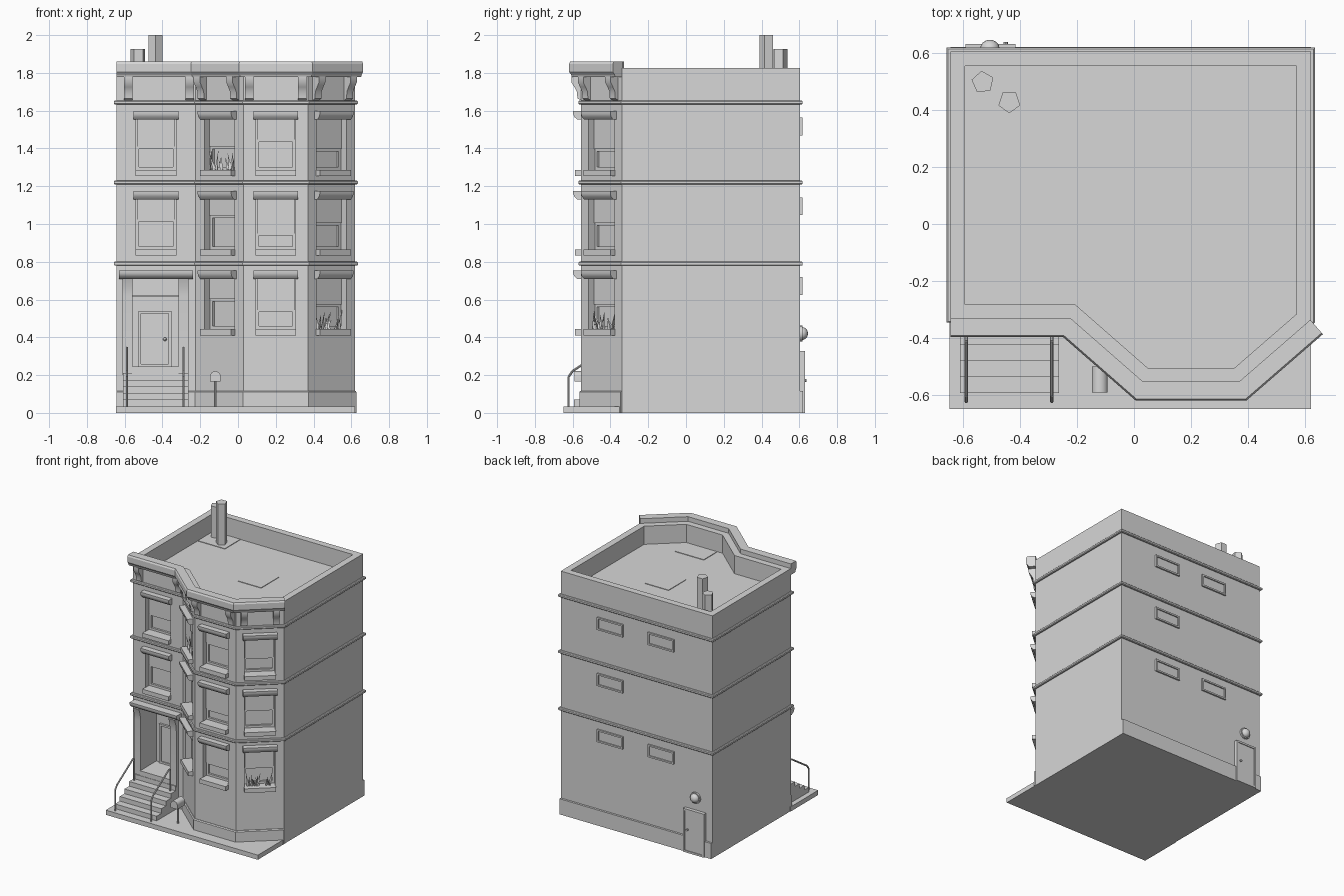
import bpy, bmesh, math, random
from mathutils import Matrix, Vector

random.seed(4)
if "Cube" in bpy.data.objects:
    bpy.data.objects.remove(bpy.data.objects["Cube"])

GREY = (0.68, 0.68, 0.68, 1)
stone = bpy.data.materials.new("plain grey")
stone.use_nodes = True
stone.diffuse_color = GREY
stone.node_tree.nodes["Principled BSDF"].inputs["Base Color"].default_value = GREY


def finish(bm, name, smooth=False):
    bmesh.ops.recalc_face_normals(bm, faces=bm.faces)
    mesh = bpy.data.meshes.new(name)
    bm.to_mesh(mesh)
    bm.free()
    mesh.materials.append(stone)
    ob = bpy.data.objects.new(name, mesh)
    bpy.context.scene.collection.objects.link(ob)
    if smooth:
        bpy.ops.object.select_all(action='DESELECT')
        ob.select_set(True)
        bpy.context.view_layer.objects.active = ob
        bpy.ops.object.shade_smooth_by_angle(angle=math.radians(40))
    return ob


def box(bm, M, x0, x1, y0, y1, z0, z1):
    mid = Vector(((x0 + x1) / 2, (y0 + y1) / 2, (z0 + z1) / 2))
    size = Matrix.Diagonal((x1 - x0, y1 - y0, z1 - z0, 1))
    bmesh.ops.create_cube(bm, size=1, matrix=M @ Matrix.Translation(mid) @ size)


def ring(bm, M, x0, x1, y0, y1, z0, z1, w):
    """Rectangular frame of four bars."""
    box(bm, M, x0, x0 + w, y0, y1, z0, z1)
    box(bm, M, x1 - w, x1, y0, y1, z0, z1)
    box(bm, M, x0 + w, x1 - w, y0, y1, z0, z0 + w)
    box(bm, M, x0 + w, x1 - w, y0, y1, z1 - w, z1)


def loft(bm, loops, closed=False):
    """Skin a row of closed loops, capped unless the row is closed."""
    rows = [[bm.verts.new(p) for p in loop] for loop in loops]
    n = len(rows[0])
    for i in range(len(rows) if closed else len(rows) - 1):
        a, b = rows[i], rows[(i + 1) % len(rows)]
        for j in range(n):
            k = (j + 1) % n
            bm.faces.new((a[j], a[k], b[k], b[j]))
    if not closed:
        bm.faces.new(rows[0])
        bm.faces.new(rows[-1])


def extrude_x(bm, M, profile, x0, x1, z=0):
    """Profile of (outward, height) points run along the wall."""
    loft(bm, [[M @ Vector((x, -o, z + h)) for o, h in profile] for x in (x0, x1)])


def offset(path, d, closed):
    out, n = [], len(path)
    for i, p in enumerate(path):
        p, ns = Vector(p), []
        for a, b in ((i - 1, i), (i, i + 1)):
            if closed or (a >= 0 and b < n):
                t = Vector(path[b % n]) - Vector(path[a % n])
                ns.append(Vector((t.y, -t.x)).normalized())
        m = sum(ns, Vector((0, 0))).normalized()
        out.append(p + m * d / m.dot(ns[0]))
    return out


def sweep(bm, path, profile, closed=False):
    lines = [[(p.x, p.y, z) for p in offset(path, d, closed)] for d, z in profile]
    loft(bm, list(zip(*lines)), closed)


def rod(bm, p, q, r, r2=None, sides=8):
    p, q = Vector(p), Vector(q)
    M = Matrix.Translation((p + q) / 2) @ (q - p).to_track_quat('Z', 'Y').to_matrix().to_4x4()
    bmesh.ops.create_cone(bm, cap_ends=True, segments=sides, radius1=r,
                          radius2=r if r2 is None else r2, depth=(q - p).length, matrix=M)


def wall_frame(a, b):
    """Local x along the wall, local y inward."""
    a, b = Vector(a), Vector(b)
    c, t = (a + b) / 2, b - a
    return (Matrix.Translation((c.x, c.y, 0)) @ Matrix.Rotation(math.atan2(t.y, t.x), 4, 'Z'), t.length)


I = Matrix.Identity(4)
FRONT = [(-.643, -.332), (-.225, -.332), (.03, -.555), (.37, -.555), (.62, -.338)]
PLAN = FRONT + [(.62, .604), (-.643, .604)]
FACES = [wall_frame(a, b) for a, b in zip(FRONT, FRONT[1:])]
TOPS = (.753, 1.175, 1.597)
HOOD = [(0, -.045), (.02, -.045), (.036, -.03), (.042, -.015), (.042, 0), (0, 0)]
ROOF = 1.688

# Walls, hollowed for roof well, windows and doorway
bm = bmesh.new()
loft(bm, [[(x, y, z) for x, y in PLAN] for z in (0, 1.825)])
walls = finish(bm, "walls")
cut = bmesh.new()
loft(cut, [[(p.x, p.y, z) for p in offset(PLAN, -.05, True)] for z in (ROOF, 2)])
box(cut, I, -.56, -.315, -.5, -.17, .245, .71)

# Windows: blind drop for each floor, and which ones hold plants
DROPS = [(0, .15, .187), (.15, .13, .187), (.207, .225, .15), (.18, .17, .2)]
PLANTED = {(1, 2), (3, 0)}
frames, hoods, plants = bmesh.new(), bmesh.new(), bmesh.new()
for side, (M, length) in enumerate(FACES):
    for floor, top in enumerate(TOPS):
        drop = DROPS[side][floor]
        if drop == 0:
            continue
        lo, hi = top - .31, top - .04
        box(cut, M, -.105, .105, -.1, .06, lo, hi)
        extrude_x(hoods, M, HOOD, -.118, .118, top)
        box(frames, M, -.108, .108, -.032, .03, lo - .032, lo)
        ring(frames, M, -.105, .105, .045, .065, lo, hi, .016)
        box(frames, M, -.1, .1, .04, .065, top - drop - .012, top - drop)
        box(frames, M, -.1, .1, .034, .065, top - drop, hi)
        if (side, floor) in PLANTED:
            for i in range(12):
                x = random.uniform(-.085, .085)
                tip = (x + random.uniform(-.025, .025), random.uniform(-.01, .03),
                       lo + random.uniform(.05, .11))
                rod(plants, M @ Vector((x, .015, lo)), M @ Vector(tip), .01, 0, 3)
finish(frames, "window_frames_and_sills")
finish(hoods, "window_hoods", True)
finish(plants, "window_plants")

cutter = finish(cut, "cutter")
cutter.hide_render = True
mod = walls.modifiers.new("openings", 'BOOLEAN')
mod.object, mod.operation, mod.solver = cutter, 'DIFFERENCE', 'EXACT'
bpy.context.view_layer.objects.active = walls
bpy.ops.object.modifier_apply(modifier=mod.name)
bpy.data.objects.remove(cutter)

# Floor bands, plinths and cornice
bm = bmesh.new()
for z in (.79, 1.22, 1.643):
    sweep(bm, PLAN, [(-.01, z - .011), (.009, z - .011), (.014, z - .006), (.014, z + .006),
                     (.009, z + .011), (-.01, z + .011)], True)
finish(bm, "floor_bands")
bm = bmesh.new()
sweep(bm, FRONT, [(-.01, 0), (.01, 0), (.01, .11), (.004, .117), (-.01, .117)])
box(bm, I, -.643, .62, .59, .62, 0, .117)
finish(bm, "plinth")
bm = bmesh.new()
sweep(bm, FRONT, [(-.003, 1.777), (.048, 1.777), (.053, 1.79), (.064, 1.805), (.064, 1.848),
                  (.058, 1.86), (-.003, 1.86)])
finish(bm, "cornice")

# Brackets under the cornice at both ends of each front wall
bm = bmesh.new()
CORBEL = [(0, 1.78), (.052, 1.78), (.052, 1.75), (.036, 1.725), (.022, 1.7), (.02, 1.665), (0, 1.655)]
INSETS = [(.062, .03), (.055, .055), (.03, .03), (.055, .055)]
for (M, length), (near, far) in zip(FACES, INSETS):
    for x in (near - length / 2, length / 2 - far):
        extrude_x(bm, M, CORBEL, x - .022, x + .022)
finish(bm, "cornice_brackets", True)

# Pavement and front steps
bm = bmesh.new()
box(bm, I, -.647, .62, -.649, -.32, 0, .035)
finish(bm, "pavement")
bm = bmesh.new()
for i in range(5):
    box(bm, I, -.61, -.263, -.592 + .056 * i, -.32, .03, .07 + .035 * i)
box(bm, I, -.56, -.315, -.365, -.165, .2, .246)
finish(bm, "front_steps")

# Doorway surround with flared pilasters, and front door
bm = bmesh.new()
M = FACES[0][0]
extrude_x(bm, M, [(o * 1.4, h) for o, h in HOOD], -.195, .195, .753)
PILASTER = [(-.01, .2), (.028, .2), (.028, .62), (.034, .67), (.048, .712), (-.01, .712)]
for x in (-.151, .146):
    extrude_x(bm, M, PILASTER, x - .026, x + .026)
finish(bm, "doorway_surround", True)
bm = bmesh.new()
ring(bm, I, -.527, -.353, -.185, -.165, .246, .54, .014)
box(bm, I, -.513, -.367, -.177, -.165, .246, .53)
box(bm, I, -.56, -.315, -.18, -.165, .615, .625)
bmesh.ops.create_uvsphere(bm, u_segments=8, v_segments=6, radius=.01,
                          matrix=Matrix.Translation((-.387, -.185, .39)))
finish(bm, "front_door")

# Stair railings
bm = bmesh.new()
for x in (-.588, -.288):
    pts = [(x, -.622, .03), (x, -.622, .19), (x, -.6, .222), (x, -.41, .345), (x, -.395, .34), (x, -.395, .18)]
    for p, q in zip(pts, pts[1:]):
        rod(bm, p, q, .006)
finish(bm, "stair_railings", True)

# Post box with a rounded top
bm = bmesh.new()
arch = [(.028 * math.cos(a), .195 + .026 * math.sin(a)) for a in (math.pi * i / 8 for i in range(9))]
arch += [(-.028, .165), (.028, .165)]
loft(bm, [[(x - .12, y, z) for x, z in arch] for y in (-.59, -.5)])
rod(bm, (-.12, -.54, .03), (-.12, -.54, .17), .007)
finish(bm, "post_box", True)

# Chimney pots and roof patches
bm = bmesh.new()
for x, y, top, turn in ((-.53, .497, 1.927, .1), (-.437, .428, 2.0, math.pi)):
    M = Matrix.Translation((x, y, (ROOF + top) / 2)) @ Matrix.Rotation(turn, 4, 'Z')
    bmesh.ops.create_cone(bm, cap_ends=True, segments=5, radius1=.04, radius2=.04,
                          depth=top - ROOF, matrix=M)
finish(bm, "chimney_pots")
bm = bmesh.new()
for x0, x1, y0, y1 in ((-.59, -.365, .365, .55), (.005, .2, -.01, .2), (.09, .33, -.49, -.34)):
    box(bm, I, x0, x1, y0, y1, ROOF - .005, ROOF + .004)
finish(bm, "roof_patches")

# Rear windows, door and lamp
bm = bmesh.new()
for x, floors in ((.205, (0, 1, 2)), (-.218, (0, 2))):
    for f in floors:
        z = .672 + .422 * f
        ring(bm, I, x - .108, x + .108, .59, .616, z - .047, z + .047, .012)
        box(bm, I, x - .1, x + .1, .59, .607, z - .04, z + .04)
finish(bm, "rear_windows")
bm = bmesh.new()
ring(bm, I, -.59, -.415, .59, .63, 0, .327, .014)
box(bm, I, -.58, -.425, .59, .624, 0, .32)
rod(bm, (-.45, .62, .172), (-.45, .637, .172), .008)
finish(bm, "rear_door")
bm = bmesh.new()
rod(bm, (-.505, .595, .42), (-.505, .617, .42), .042, sides=16)
M = Matrix.Translation((-.505, .615, .42)) @ Matrix.Diagonal((1, .9, 1, 1))
bmesh.ops.create_uvsphere(bm, u_segments=16, v_segments=10, radius=.034, matrix=M)
finish(bm, "rear_lamp", True)
